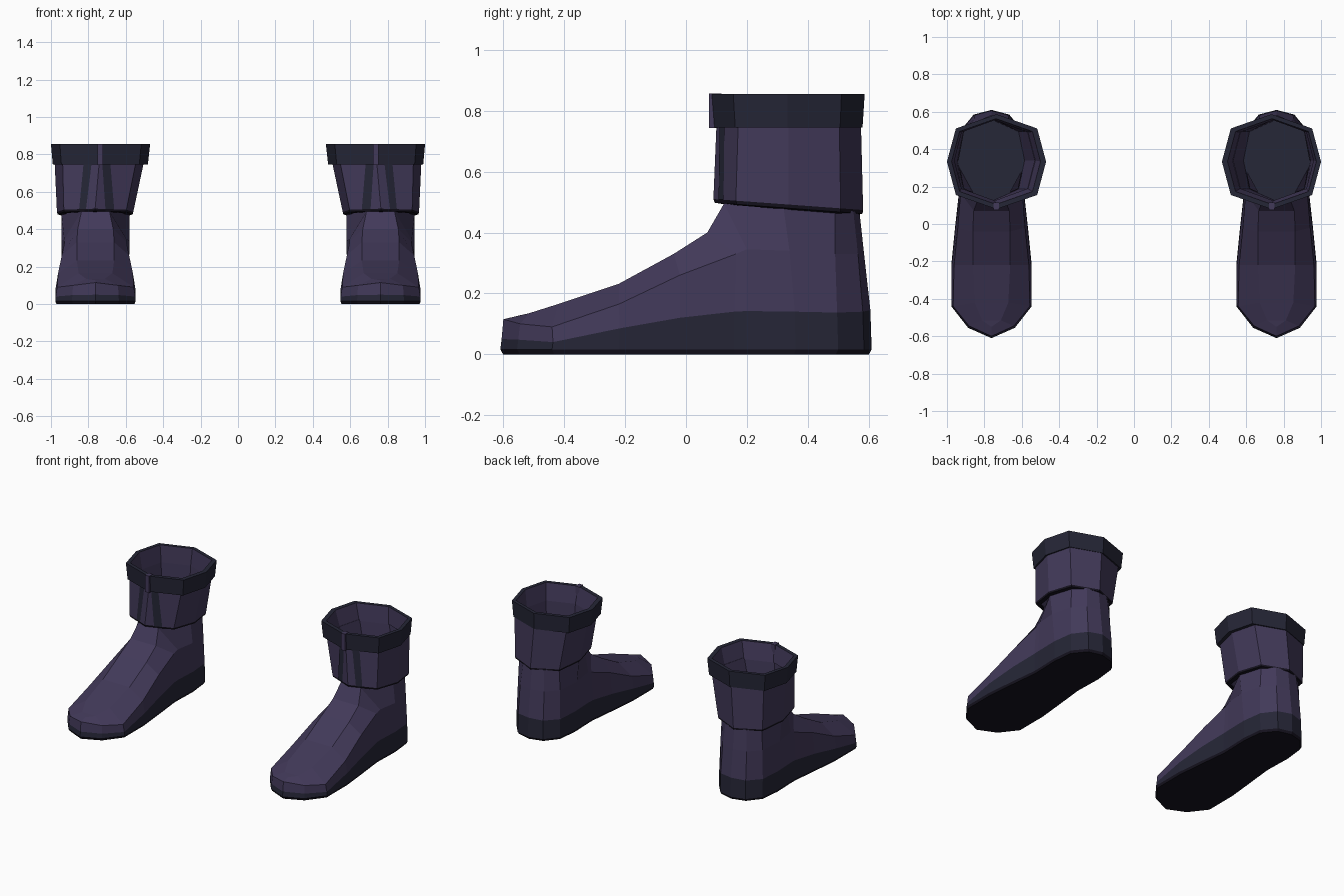
import bpy, bmesh
from mathutils import Vector

if "Cube" in bpy.data.objects:
    bpy.data.objects.remove(bpy.data.objects["Cube"])


def material(name, rgb):
    m = bpy.data.materials.new(name)
    m.diffuse_color = (*rgb, 1)
    m.use_nodes = True
    m.node_tree.nodes["Principled BSDF"].inputs["Base Color"].default_value = m.diffuse_color
    return m


PURPLE, NAVY, BLACK = 0, 1, 2
MATS = [material("purple_leather", (0.054, 0.041, 0.100)),
        material("navy_trim", (0.0185, 0.019, 0.037)),
        material("dark_sole", (0.008, 0.0065, 0.014))]


def finish(bm, name, recalc=True):
    """Turn a bmesh into a flat-shaded object mirrored to the other boot."""
    if recalc:
        bmesh.ops.recalc_face_normals(bm, faces=bm.faces)
    me = bpy.data.meshes.new(name)
    bm.to_mesh(me)
    bm.free()
    for m in MATS:
        me.materials.append(m)
    ob = bpy.data.objects.new(name, me)
    bpy.context.collection.objects.link(ob)
    mod = ob.modifiers.new("other_boot", 'MIRROR')
    mod.use_mirror_merge = False
    return ob


def face(bm, verts, mat):
    unique = list(dict.fromkeys(verts))
    if len(unique) > 2:
        bm.faces.new(unique).material_index = mat


def bridge(bm, a, b, mat):
    for i in range(len(a)):
        j = (i + 1) % len(a)
        face(bm, (a[i], a[j], b[j], b[i]), mat)


# Foot: columns from toe to heel for one side
# sole y, sole half width, trim height | crease y, half width, z | top y, half width, z
COLUMNS = [
    (-.61, 0, .05, -.60, 0, .115, -.55, 0, .127),
    (-.555, .125, .048, -.545, .12, .10, -.515, .05, .135),
    (-.44, .215, .04, -.44, .205, .09, -.42, .09, .165),
    (-.22, .215, .085, -.22, .20, .165, -.22, .10, .232),
    (-.02, .195, .12, -.02, .18, .26, -.04, .10, .33),
    (.16, .175, .14, .165, .165, .33, .07, .095, .40),
    (.20, .175, .142, .20, .167, .345, .125, .075, .495),
    (.36, .18, .14, .34, .182, .34, .32, .182, .485),
    (.50, .165, .137, .49, .158, .33, .49, .15, .475),
    (.585, .095, .14, .565, .09, .33, .55, .08, .47),
    (.61, 0, .145, .585, 0, .33, .57, 0, .468),
]
CX = .762
LAST = len(COLUMNS) - 1

bm = bmesh.new()
loop = [(c, 1) for c in COLUMNS] + [(c, -1) for c in COLUMNS[-2:0:-1]]
rows = [[], [], [], [], []]
for (y, w, zd, cy, cw, cz, ty, tw, tz), s in loop:
    points = [(w * .97, y * .985, 0), (w, y, .016), (w * .99, y * .993, zd),
              (cw, cy, cz), (tw, ty, tz)]
    for row, (px, py, pz) in zip(rows, points):
        row.append(bm.verts.new((CX + s * px, py, pz)))
for k, mat in enumerate((BLACK, NAVY, PURPLE, PURPLE)):
    bridge(bm, rows[k], rows[k + 1], mat)
face(bm, rows[0], BLACK)
top = rows[4]
# instep strip between both sides, then the floor inside the shaft
for i in range(6):
    face(bm, (top[i], top[i + 1], top[-i - 1], top[-i]), PURPLE)
face(bm, top[6:2 * LAST - 5], NAVY)
finish(bm, "boot_foot")

# Eight-sided outline used by the shaft and the cuff
OCT = [(0, -1), (.82, -.7), (1, 0), (.82, .7), (0, 1), (-.82, .7), (-1, 0), (-.82, -.7)]


def outline(x0, x1, y0, y1, z, tilt=0):
    cx, cy, hx, hy = (x0 + x1) / 2, (y0 + y1) / 2, (x1 - x0) / 2, (y1 - y0) / 2
    return [Vector((cx + a * hx, cy + b * hy, z - b * tilt)) for a, b in OCT]


def lofted(name, rings, mats, closed=False):
    bm = bmesh.new()
    vs = [[bm.verts.new(p) for p in ring] for ring in rings]
    for k, mat in enumerate(mats):
        bridge(bm, vs[k], vs[(k + 1) % len(vs)], mat)
    return finish(bm, name)


# Shaft with an overhanging lower lip and an inner lining
low = outline(.56, .968, .09, .582, .492, .018)
high = outline(.505, .98, .10, .575, .75)
lofted("boot_shaft", [
    outline(.59, .94, .125, .56, .475, .018),
    outline(.563, .965, .094, .58, .48, .018),
    low, high,
    outline(.53, .965, .12, .56, .75),
    outline(.585, .945, .12, .56, .485, .018),
], (BLACK, BLACK, PURPLE, PURPLE, PURPLE))

# Cuff around the top of the shaft
lofted("boot_cuff", [
    outline(.51, .975, .11, .57, .745),
    outline(.482, .99, .088, .58, .745),
    outline(.47, 1.0, .079, .587, .855),
    outline(.50, .975, .105, .563, .855),
    outline(.53, .96, .125, .555, .74),
], (NAVY, NAVY, NAVY, PURPLE, PURPLE))

# Dark tapered pleats on the front of the shaft
bm = bmesh.new()
for corner, (b0, b1), (t0, t1) in ((7, (.32, .60), (.08, .30)), (1, (.28, .50), (.20, .42))):
    pts = [low[0].lerp(low[corner], b0), low[0].lerp(low[corner], b1),
           high[0].lerp(high[corner], t1), high[0].lerp(high[corner], t0)]
    n = (pts[1] - pts[0]).cross(pts[3] - pts[0]).normalized()
    n = n if n.y < 0 else -n
    quad = [bm.verts.new(p + n * .004) for p in pts]
    face(bm, quad if corner == 1 else quad[::-1], NAVY)
finish(bm, "shaft_pleats", recalc=False)

# Small tab on the front of the cuff
bm = bmesh.new()
bmesh.ops.create_cube(bm, size=1)
for v in bm.verts:
    v.co = Vector((.737 + v.co.x * .03, .096 + v.co.y * .04, .8 + v.co.z * .114))
finish(bm, "cuff_tab")
